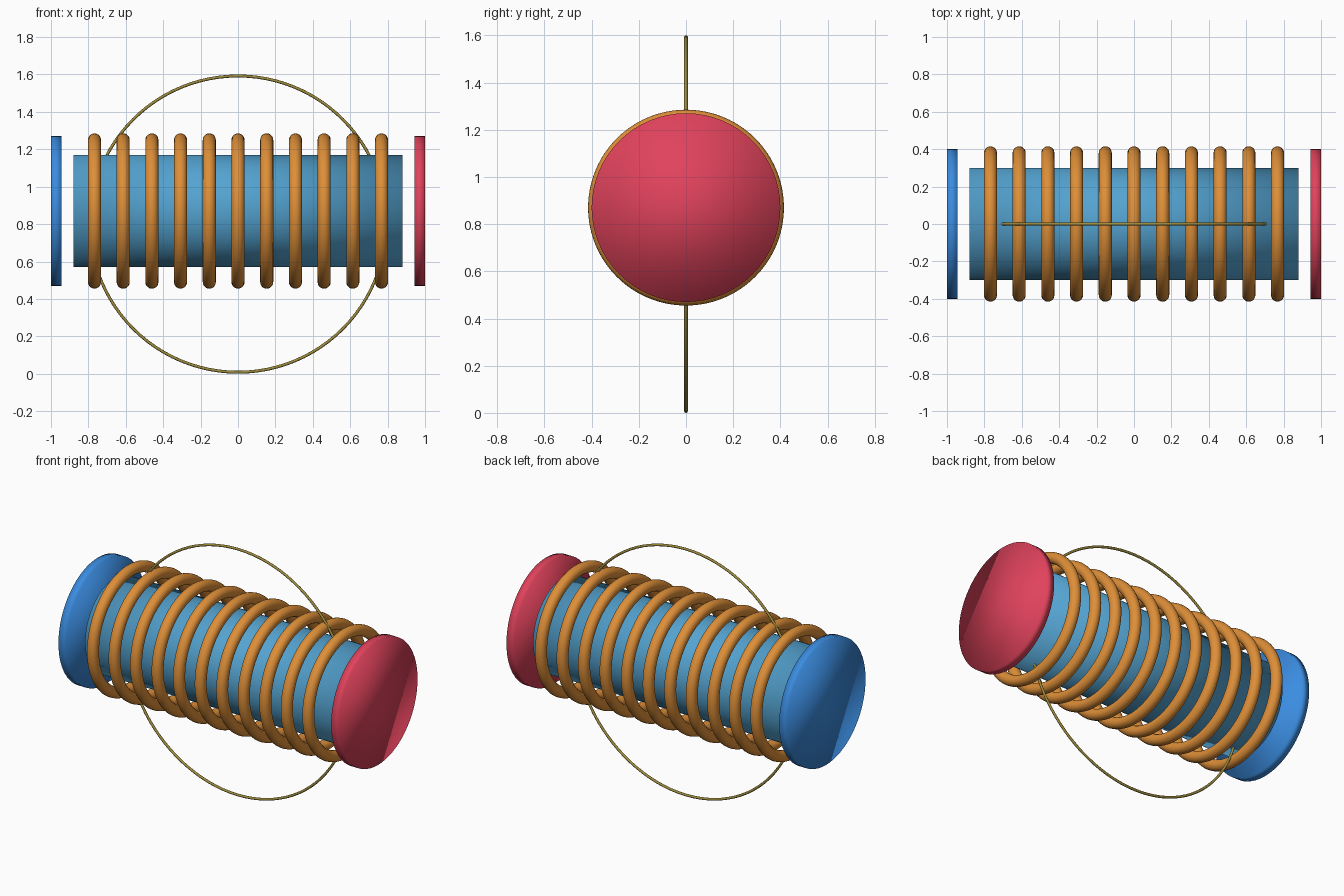
import bpy
import math

cube = bpy.data.objects.get("Cube")
if cube:
    bpy.data.objects.remove(cube, do_unlink=True)

AXIS_Z = 0.87          # height of the coil axis
ALONG_X = (0, math.pi / 2, 0)


def material(name, srgb):
    """Flat material from a display colour, stored as linear values."""
    col = [((c + 0.055) / 1.055) ** 2.4 for c in srgb] + [1]
    mat = bpy.data.materials.new(name)
    mat.use_nodes = True
    mat.diffuse_color = col
    mat.node_tree.nodes["Principled BSDF"].inputs["Base Color"].default_value = col
    return mat


def finish(name, mat):
    obj = bpy.context.object
    obj.name = name
    obj.data.materials.append(mat)
    bpy.ops.object.shade_smooth()
    return obj


def cylinder(name, x, radius, length, mat):
    bpy.ops.mesh.primitive_cylinder_add(vertices=64, radius=radius, depth=length,
                                        location=(x, 0, AXIS_Z), rotation=ALONG_X)
    return finish(name, mat)


def ring(name, location, rotation, major, minor, mat, sides):
    bpy.ops.mesh.primitive_torus_add(location=location, rotation=rotation,
                                     major_radius=major, minor_radius=minor,
                                     major_segments=96, minor_segments=sides)
    return finish(name, mat)


steel = material("core blue", (0.33, 0.64, 0.82))
copper = material("copper orange", (0.87, 0.56, 0.22))
red = material("pole red", (0.88, 0.26, 0.36))
blue = material("pole blue", (0.23, 0.55, 0.88))
olive = material("field olive", (0.62, 0.55, 0.24))

# Core and the two pole discs
cylinder("core", 0, 0.30, 1.76, steel)
cylinder("left_pole_disc", 0.972, 0.40, 0.056, red)
cylinder("right_pole_disc", -0.972, 0.40, 0.056, blue)

# Wire turns around the core
TURNS = 11
for i in range(TURNS):
    x = (i - (TURNS - 1) / 2) * 0.1535
    ring(f"wire_turn_{i + 1}", (x, 0, AXIS_Z), ALONG_X, 0.38, 0.035, copper, 20)

# Large thin field loop standing in the front plane
ring("field_loop", (0, 0, 0.80), (math.pi / 2, 0, 0), 0.792, 0.008, olive, 10)
